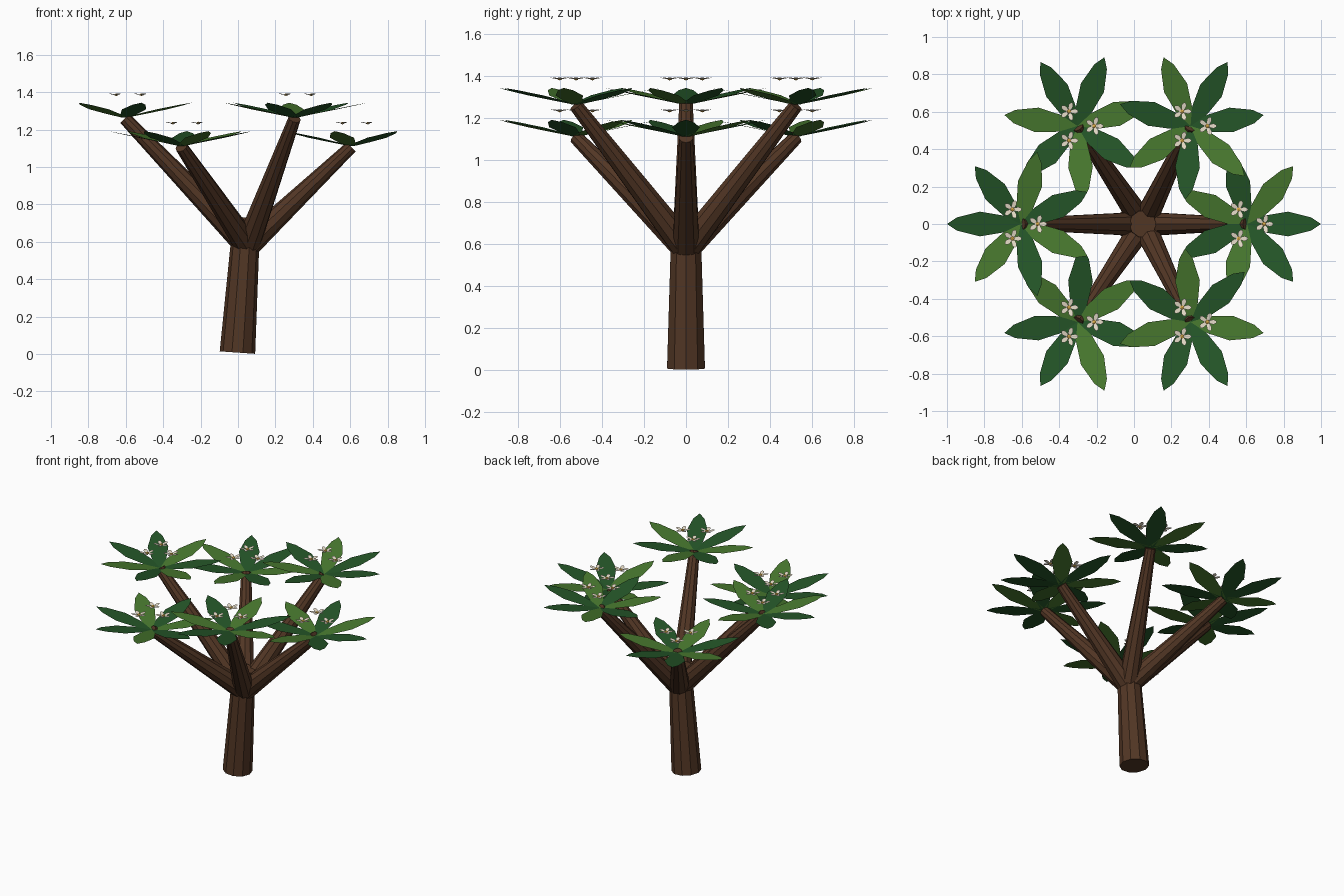
import bpy, bmesh, math
from mathutils import Vector, Matrix

if "Cube" in bpy.data.objects:
    bpy.data.objects.remove(bpy.data.objects["Cube"])


def material(name, rgb):
    m = bpy.data.materials.new(name)
    m.diffuse_color = (*rgb, 1)
    m.use_nodes = True
    m.node_tree.nodes["Principled BSDF"].inputs["Base Color"].default_value = m.diffuse_color
    return m


BARK = material("brown bark", (0.084, 0.037, 0.018))
DARK = material("dark green", (0.018, 0.092, 0.021))
LIGHT = material("light green", (0.065, 0.19, 0.028))
CREAM = material("cream petal", (0.85, 0.77, 0.62))
GOLD = material("golden yellow", (0.85, 0.50, 0.08))


def finish(name, bm, mats):
    me = bpy.data.meshes.new(name)
    bm.to_mesh(me)
    bm.free()
    for m in mats:
        me.materials.append(m)
    ob = bpy.data.objects.new(name, me)
    bpy.context.collection.objects.link(ob)
    return ob


def limb(name, a, b, r1, r2, sides=10):
    """Tapered flat-sided limb from a to b."""
    a, b = Vector(a), Vector(b)
    d = b - a
    # side axis kept horizontal so that the facets line up on every limb
    w = d.normalized()
    v = Vector((-d.y, d.x, 0)).normalized()
    u = v.cross(w)
    rot = Matrix((u, v, w)).transposed().to_4x4()
    bm = bmesh.new()
    bmesh.ops.create_cone(bm, cap_ends=True, segments=sides, radius1=r1, radius2=r2,
                          depth=d.length,
                          matrix=Matrix.Translation((a + b) / 2) @ rot
                          @ Matrix.Rotation(math.pi / 2, 4, 'Z'))
    return finish(name, bm, [BARK])


def blade(bm, centre, angle, profile, rise, mat):
    """Flat pointed blade: profile of (distance, half width), tilted upwards."""
    rot = Matrix.Translation(centre) @ Matrix.Rotation(angle, 4, 'Z')
    length = profile[-1][0]
    pts = [(d, -w) for d, w in profile] + [(d, w) for d, w in profile[-2::-1]]
    f = bm.faces.new([bm.verts.new(rot @ Vector((d, w, rise * d / length))) for d, w in pts])
    f.material_index = mat


LEAF = [(0.0, 0.018), (0.10, 0.046), (0.22, 0.066), (0.34, 0.036), (0.395, 0.0)]
PETAL = [(0.004, 0.005), (0.02, 0.011), (0.033, 0.013), (0.045, 0.008), (0.05, 0.0)]

# leaning trunk
limb("trunk", (-0.003, 0, 0.008), (0.047, 0, 0.73), 0.095, 0.072)

for k in range(6):
    ang = k * math.tau / 6
    tip = Vector((0.605 * math.cos(ang), 0.605 * math.sin(ang), 1.26 if k % 2 else 1.108))

    # branch
    limb(f"branch_{k + 1}", (0.05, 0, 0.58), tip, 0.068, 0.034)

    # whorl of seven leaves in alternating greens
    bm = bmesh.new()
    for i in range(7):
        blade(bm, tip + Vector((0, 0, 0.004)), ang + i * math.tau / 7, LEAF, 0.08, i % 2)
    finish(f"leaf_cluster_{k + 1}", bm, [DARK, LIGHT])

    # three five-petal flowers above the leaves
    bm = bmesh.new()
    for j in range(3):
        t = j * math.tau / 3
        c = tip + Vector((0.09 * math.cos(t), 0.09 * math.sin(t), 0.124))
        for p in range(5):
            blade(bm, c, p * math.tau / 5, PETAL, 0.01, 0)
        old = set(bm.faces)
        bmesh.ops.create_icosphere(bm, subdivisions=1, radius=0.012,
                                   matrix=Matrix.Translation(c + Vector((0, 0, 0.003)))
                                   @ Matrix.Diagonal((1, 1, 0.6, 1)))
        for f in bm.faces:
            if f not in old:
                f.material_index = 1
    finish(f"flowers_{k + 1}", bm, [CREAM, GOLD])
